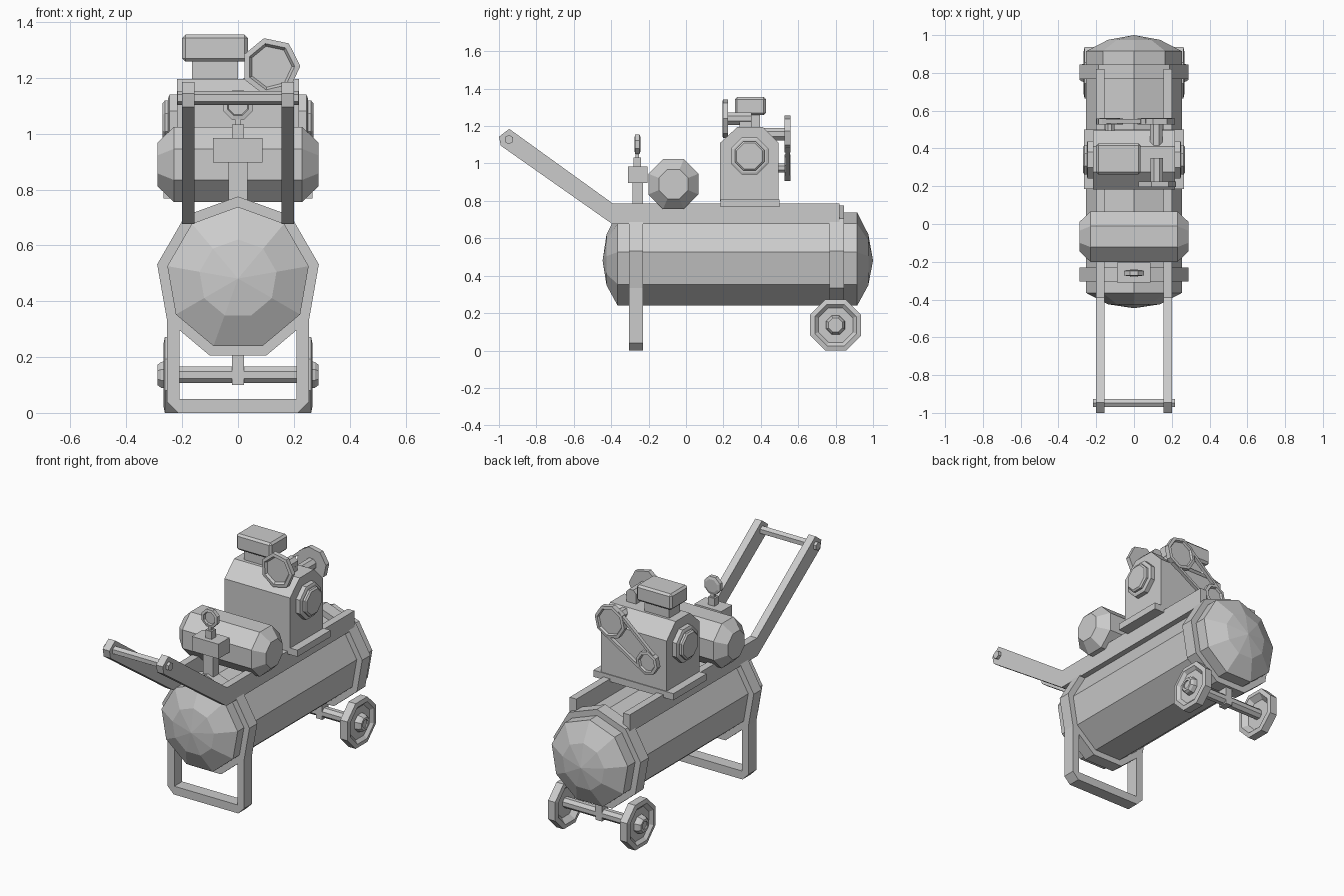
import bpy, bmesh
from math import cos, sin, radians, hypot

if "Cube" in bpy.data.objects:
    bpy.data.objects.remove(bpy.data.objects["Cube"])


def place(axis, u, v, t):
    return {'x': (t, u, v), 'y': (u, t, v), 'z': (u, v, t)}[axis]


def finish(name, bm):
    bmesh.ops.remove_doubles(bm, verts=bm.verts, dist=1e-5)
    bmesh.ops.recalc_face_normals(bm, faces=bm.faces)
    me = bpy.data.meshes.new(name)
    bm.to_mesh(me)
    bm.free()
    ob = bpy.data.objects.new(name, me)
    bpy.context.collection.objects.link(ob)
    return ob


def prism(name, pts, axis, a, b):
    """Extrude a closed 2D outline along an axis from a to b."""
    bm = bmesh.new()
    lo = [bm.verts.new(place(axis, u, v, a)) for u, v in pts]
    hi = [bm.verts.new(place(axis, u, v, b)) for u, v in pts]
    bm.faces.new(lo)
    bm.faces.new(hi)
    n = len(pts)
    for i in range(n):
        j = (i + 1) % n
        bm.faces.new((lo[i], lo[j], hi[j], hi[i]))
    return finish(name, bm)


def box(name, x0, x1, y0, y1, z0, z1):
    return prism(name, [(x0, y0), (x1, y0), (x1, y1), (x0, y1)], 'z', z0, z1)


def ring(r, n, phase, cu=0, cv=0):
    return [(cu + r * cos(radians(phase + 360 * i / n)),
             cv + r * sin(radians(phase + 360 * i / n))) for i in range(n)]


def lathe(name, prof, n, axis, cu, cv, phase):
    """Turn (radius, position) points about an axis with n flat sides."""
    bm = bmesh.new()
    rows = []
    for r, t in prof:
        if r == 0:
            rows.append([bm.verts.new(place(axis, cu, cv, t))] * n)
        else:
            rows.append([bm.verts.new(place(axis, u, v, t))
                         for u, v in ring(r, n, phase, cu, cv)])
    for A, B in zip(rows, rows[1:]):
        for i in range(n):
            j = (i + 1) % n
            f = list(dict.fromkeys((A[i], A[j], B[j], B[i])))
            bm.faces.new(f)
    return finish(name, bm)


TZ = 0.481  # tank axis height

# Tank with domed ends
lathe("tank", [(0, -.446), (.14, -.425), (.257, -.365), (.257, .915),
               (.14, .975), (0, 1.0)], 9, 'y', 0, TZ, 90)

# Straps around the tank
for name, a, b in (("front_strap", -.305, -.23), ("rear_strap", .767, .845)):
    prism(name, ring(.294, 9, 90, 0, TZ), 'y', a, b)

# U-shaped front leg
half = [(.21, .05), (.21, .334), (.2546, .334), (.2546, .04), (.215, 0)]
prism("front_leg", half + [(-x, z) for x, z in reversed(half)], 'y', -.305, -.23)

# Axle, hanger and wheels
lathe("axle", [(0, -.27), (.032, -.27), (.032, .27), (0, .27)], 8, 'x', .8, .136, 22.5)
box("axle_hanger", -.021, .021, .77, .83, .1, .23)
for side, s in (("left", -1), ("right", 1)):
    lathe(side + "_wheel", [(r, s * t) for r, t in (
        (0, .24), (.09, .24), (.12, .21), (.147, .215), (.147, .262), (.12, .267),
        (.1, .25), (.055, .25), (.05, .275), (.04, .288), (.025, .288),
        (.025, .28), (0, .28))], 8, 'x', .8, .136, 22.5)
    # Long rail that bends up into the handle
    prism(side + "_rail_handle",
          [(-.945, 1.185), (-1, 1.143), (-.99, 1.095), (-.395, .677),
           (.82, .677), (.82, .785), (-.39, .785)], 'x', s * .155, s * .2)
    # Round cover on the pump side
    lathe(side + "_pump_cover", [(r, s * t) for r, t in (
        (.108, .2), (.108, .245), (.095, .25), (.085, .25), (.085, .262),
        (.075, .27), (0, .27))], 8, 'x', .34, 1.04, 22.5)
lathe("handle_bar", [(0, -.217), (.025, -.217), (.025, .217), (0, .217)],
      6, 'x', -.947, 1.128, 30)

# Motor
lathe("motor", [(0, -.288), (.085, -.288), (.145, -.23), (.145, .23),
                (.085, .288), (0, .288)], 8, 'x', -.067, .89, 22.5)

# Pressure switch with small dial
box("switch_post", -.034, .034, -.285, -.23, .74, .9)
box("switch_box", -.09, .087, -.31, -.205, .897, .985)
box("dial_socket", -.021, .021, -.281, -.24, .985, 1.032)
box("dial_stem", -.011, .011, -.27, -.25, 1.03, 1.065)
lathe("dial", [(0, -.262), (.036, -.262), (.04, -.275), (.056, -.272),
               (.056, -.248), (.04, -.243), (0, -.243)], 8, 'y', 0, 1.102, 22.5)

# Pump body on its base plate
box("pump_base", -.266, .266, .185, .5, .768, .808)
prism("pump_body", [(.182, .8), (.495, .8), (.495, 1.11), (.41, 1.195),
                    (.275, 1.195), (.182, 1.11)], 'x', -.218, .218)

# Air filter box with soft top
box("filter_neck", -.165, 0, .295, .395, 1.18, 1.26)
f = box("air_filter", -.2, .035, .262, .427, 1.258, 1.355)
bv = f.modifiers.new("soft_edges", 'BEVEL')
bv.width = .012
bv.segments = 1

# Front intake disc on an elbow pipe
lathe("intake_disc", [(0, .208), (.075, .208), (.085, .195), (.105, .197),
                      (.105, .225), (0, .225)], 7, 'y', .118, 1.24, 1)
lathe("intake_pipe", [(0, .22), (.036, .22), (.036, .35), (0, .35)],
      8, 'y', .12, 1.24, 22.5)
box("intake_elbow", .088, .152, .285, .35, 1.18, 1.25)

# Rear pulleys, shafts and belt
pulleys = (("upper", .118, 1.157, .1, .4), ("lower", -.128, .976, .072, .48))
for n, x, z, r, y0 in pulleys:
    lathe(n + "_pulley", [(0, .527), (r, .527), (r, .558), (r - .018, .56),
                          (r - .024, .548), (0, .548)], 8, 'y', x, z, 10)
    lathe(n + "_shaft", [(0, y0), (r * .36, y0), (r * .36, .54), (0, .54)],
          8, 'y', x, z, 22.5)
(_, xa, za, ra, _), (_, xb, zb, rb, _) = pulleys
L = hypot(xb - xa, zb - za)
px, pz = (zb - za) / L, -(xb - xa) / L
for n, s in (("top", 1), ("bottom", -1)):
    prism("belt_" + n, [(x + s * px * k, z + s * pz * k) for x, z, k in (
        (xa, za, ra * .96), (xb, zb, rb * .96),
        (xb, zb, rb * .96 - .016), (xa, za, ra * .96 - .016))], 'y', .533, .555)
